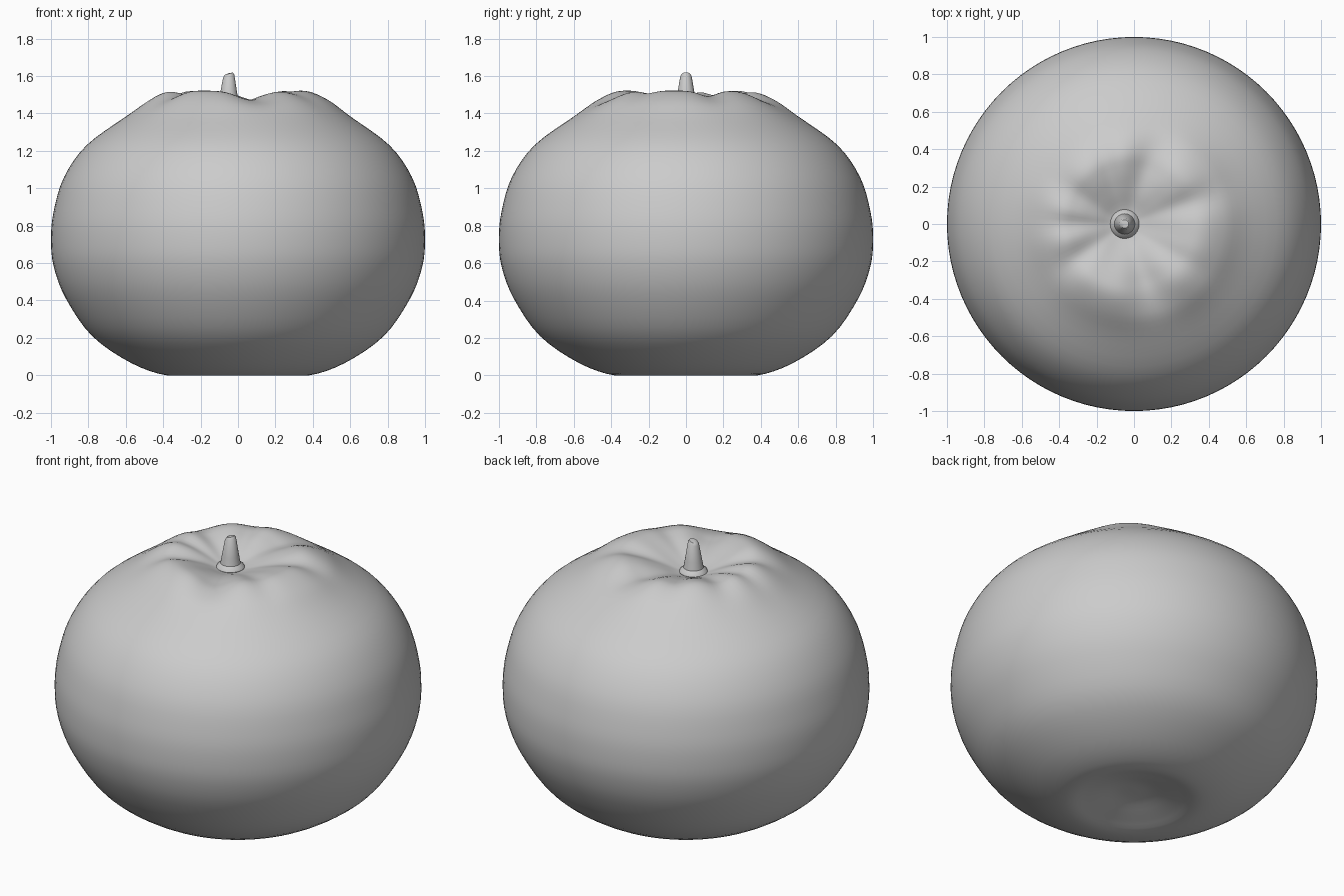
import bpy, bmesh, math
from mathutils import Vector

if "Cube" in bpy.data.objects:
    bpy.data.objects.remove(bpy.data.objects["Cube"])


def smooth_profile(pts, steps=4):
    """Catmull-Rom curve through (radius, z) points."""
    p = [Vector(pts[0])] + [Vector(q) for q in pts] + [Vector(pts[-1])]
    out = []
    for i in range(1, len(p) - 2):
        a, b, c, d = p[i - 1:i + 3]
        for k in range(steps):
            t = k / steps
            out.append(0.5 * (2 * b + (c - a) * t + (2 * a - 5 * b + 4 * c - d) * t ** 2
                              + (3 * b - a - 3 * c + d) * t ** 3))
    return out + [p[-1]]


def lathe(name, profile, segments, place, angle):
    """Revolve a profile whose first and last points are on the axis."""
    bm = bmesh.new()
    rings = []
    for r, z in profile[1:-1]:
        rings.append([bm.verts.new(place(r, z, math.tau * i / segments)) for i in range(segments)])
    lo = bm.verts.new(place(0, profile[0][1], 0))
    hi = bm.verts.new(place(0, profile[-1][1], 0))
    for i in range(segments):
        j = (i + 1) % segments
        bm.faces.new((lo, rings[0][j], rings[0][i]))
        bm.faces.new((hi, rings[-1][i], rings[-1][j]))
        for a, b in zip(rings, rings[1:]):
            bm.faces.new((a[i], a[j], b[j], b[i]))
    bmesh.ops.recalc_face_normals(bm, faces=bm.faces)
    mesh = bpy.data.meshes.new(name)
    bm.to_mesh(mesh)
    bm.free()
    ob = bpy.data.objects.new(name, mesh)
    bpy.context.collection.objects.link(ob)
    bpy.ops.object.select_all(action='DESELECT')
    ob.select_set(True)
    bpy.context.view_layer.objects.active = ob
    bpy.ops.object.shade_smooth_by_angle(angle=math.radians(angle))
    return ob


# Creases radiating from the stem: direction in degrees, width, depth
CREASES = [(-76, 17, 0.05), (74, 17, 0.05), (112, 10, 0.02), (20, 12, 0.03),
           (152, 12, 0.03), (180, 9, 0.025), (212, 12, 0.035), (-35, 10, 0.015)]


def fruit_point(r, z, a):
    if z > 1.3:
        fade = math.exp(-((r - 0.36) / 0.15) ** 2)
        for deg, width, depth in CREASES:
            d = (math.degrees(a) - deg + 180) % 360 - 180
            z -= depth * fade * math.exp(-(d / width) ** 2)
        shift = -0.05 * max(0, 1 - r / 0.5)
    else:
        shift = 0
    return (r * math.cos(a) + shift, r * math.sin(a), z)


# Fruit body: squashed sphere, dimpled underneath and around the stem
body = smooth_profile([(0, 0.06), (0.1, 0.055), (0.25, 0.02), (0.38, 0), (0.57, 0.065),
                       (0.78, 0.21), (0.92, 0.41), (0.985, 0.58), (1, 0.73), (0.985, 0.88),
                       (0.93, 1.06), (0.81, 1.23), (0.6, 1.385), (0.48, 1.475), (0.38, 1.52),
                       (0.29, 1.51), (0.18, 1.47), (0.08, 1.43), (0, 1.42)])
lathe("fruit_body", body, 96, fruit_point, 60)


# Stem: flared collar, tapered stalk, slanted cut top
def stem_point(r, z, a):
    x = r * math.cos(a)
    slant = 0.3 * x if z > 1.55 else 0
    return (x - 0.05, r * math.sin(a), z + slant)


stem = [(0, 1.40), (0.07, 1.41), (0.078, 1.43), (0.072, 1.442), (0.055, 1.455),
        (0.047, 1.5), (0.03, 1.6), (0.022, 1.612), (0, 1.615)]
lathe("stem", stem, 24, stem_point, 40)
